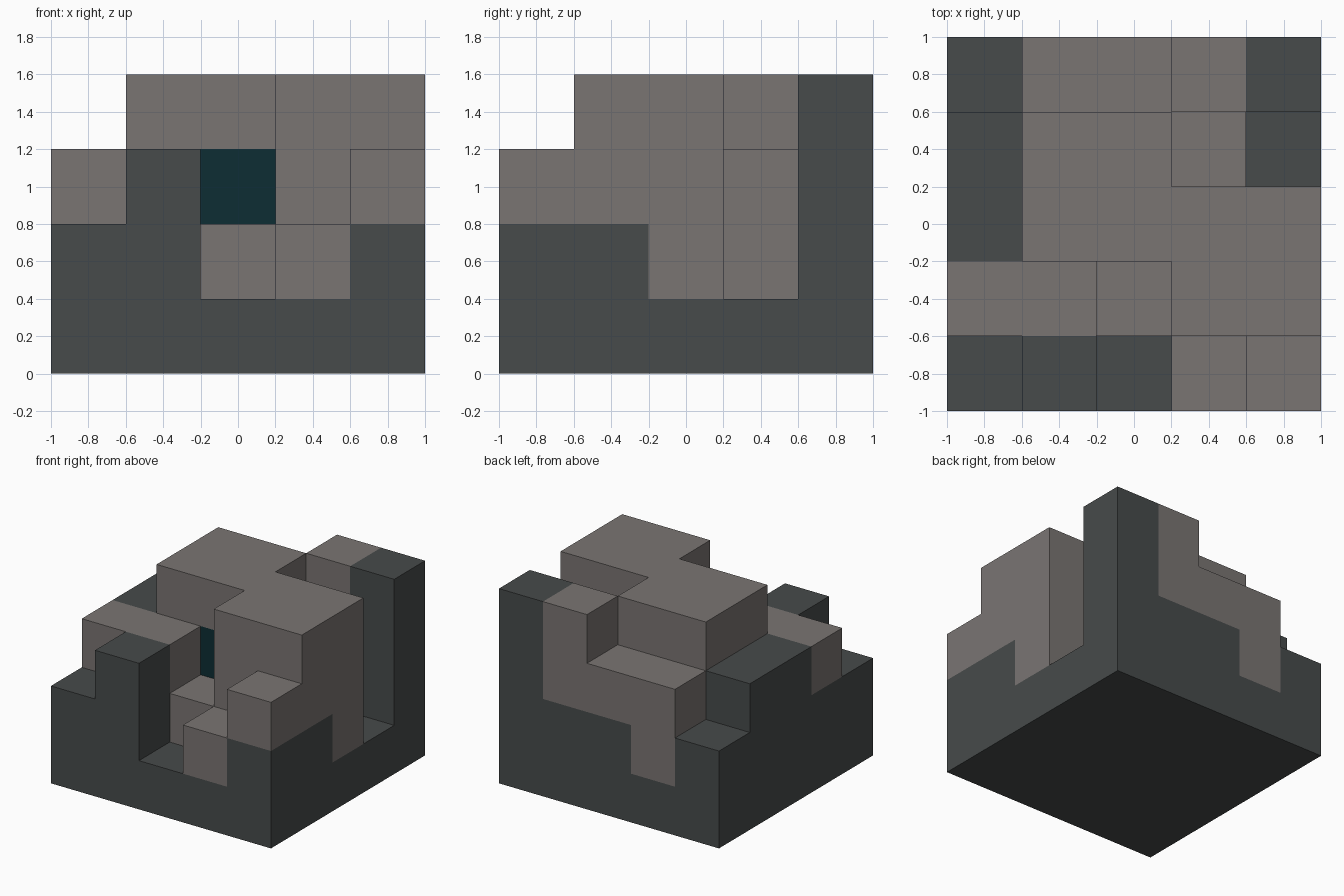
import bpy, bmesh
from mathutils import Vector

cube = bpy.data.objects.get("Cube")
if cube:
    bpy.data.objects.remove(cube)

CELL = 0.4      # edge of one block
HALF = 1.0      # half the footprint


def material(name, rgb):
    mat = bpy.data.materials.new(name)
    mat.use_nodes = True
    colour = (*rgb, 1)
    mat.diffuse_color = colour
    bsdf = mat.node_tree.nodes["Principled BSDF"]
    bsdf.inputs["Base Color"].default_value = colour
    bsdf.inputs["Roughness"].default_value = 0.9
    return mat


taupe = material("taupe stone", (0.195, 0.178, 0.171))
slate = material("dark slate", (0.063, 0.070, 0.070))
teal = material("deep teal", (0.004, 0.026, 0.034))

# Each part is a set of block ranges: x from, x to, y from, y to, z from, z to
PARTS = {
    "foundation": (slate, ["050501"]),
    "side_wall": (slate, ["010512", "012423"]),
    "front_pillar": (slate, ["120113"]),
    "corner_wall": (slate, ["450212"]),
    "rear_pillar": (slate, ["454514"]),
    "rear_wall": (slate, ["244512"]),
    "core_block": (taupe, ["132414"]),
    "side_ledge": (taupe, ["021223", "121212"]),
    "front_step": (taupe, ["340412", "231212"]),
    "front_tower": (taupe, ["351324", "452312"]),
    "corner_block": (taupe, ["450123"]),
    "inner_step": (taupe, ["343423"]),
    "rear_ledge": (taupe, ["134523", "124512"]),
    "rear_block": (taupe, ["344524"]),
    "recessed_panel": (teal, ["232323"]),
}

# Fill the block grid; the last part to claim a cell keeps it
owner = {}
for part, (mat, boxes) in PARTS.items():
    for box in boxes:
        x0, x1, y0, y1, z0, z1 = map(int, box)
        for x in range(x0, x1):
            for y in range(y0, y1):
                for z in range(z0, z1):
                    owner[x, y, z] = part


def add_side(bm, cell, axis, sign):
    """One square side of a block, wound to face outward."""
    normal, u = Vector((0, 0, 0)), Vector((0, 0, 0))
    normal[axis] = sign
    u[(axis + 1) % 3] = 1
    v = normal.cross(u)
    centre = Vector(cell) + Vector((0.5, 0.5, 0.5)) + normal / 2
    corners = [centre + (a * u + b * v) / 2
               for a, b in ((-1, -1), (1, -1), (1, 1), (-1, 1))]
    bm.faces.new([bm.verts.new(c * CELL - Vector((HALF, HALF, 0)))
                  for c in corners])


# Build every part from its exposed block sides only
for part, (mat, boxes) in PARTS.items():
    bm = bmesh.new()
    for cell, name in owner.items():
        if name != part:
            continue
        for axis in range(3):
            for sign in (-1, 1):
                neighbour = list(cell)
                neighbour[axis] += sign
                if tuple(neighbour) not in owner:
                    add_side(bm, cell, axis, sign)
    bmesh.ops.remove_doubles(bm, verts=bm.verts, dist=0.001)
    bmesh.ops.dissolve_limit(bm, angle_limit=0.01,
                             verts=bm.verts, edges=bm.edges)
    mesh = bpy.data.meshes.new(part)
    bm.to_mesh(mesh)
    bm.free()
    mesh.materials.append(mat)
    bpy.context.collection.objects.link(bpy.data.objects.new(part, mesh))
